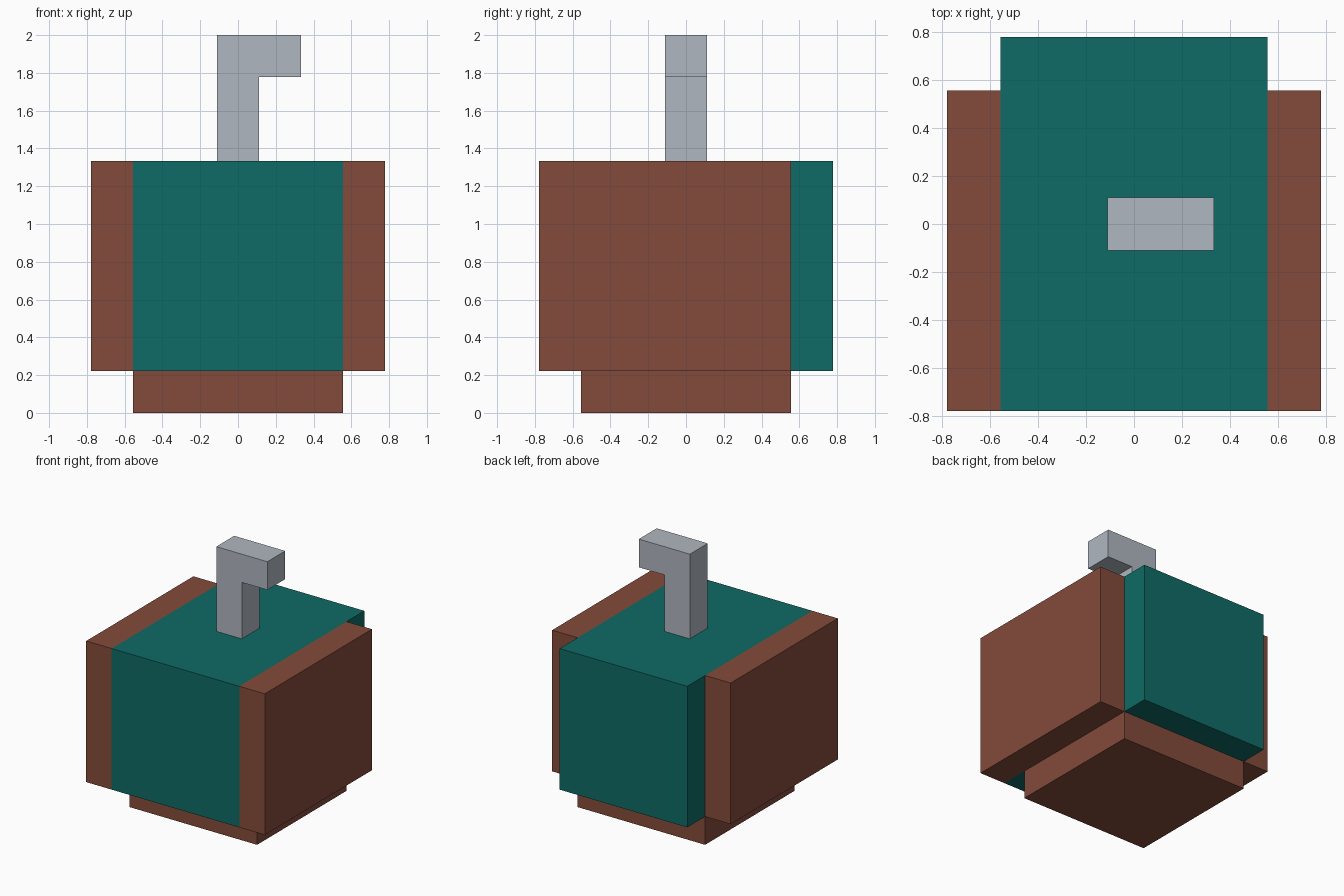
import bpy
import bmesh

if "Cube" in bpy.data.objects:
    bpy.data.objects.remove(bpy.data.objects["Cube"], do_unlink=True)

U = 1 / 9  # the model sits on a regular grid of this step


def make_material(name, rgb):
    mat = bpy.data.materials.new(name)
    mat.use_nodes = True
    mat.diffuse_color = (*rgb, 1)
    mat.node_tree.nodes["Principled BSDF"].inputs["Base Color"].default_value = (*rgb, 1)
    return mat


BROWN = make_material("reddish brown", (0.231, 0.070, 0.043))
TEAL = make_material("dark teal", (0.0045, 0.147, 0.133))
GREY = make_material("light grey", (0.434, 0.474, 0.527))


def prism(name, profile, y0, y1, mat):
    """Extrude an x-z outline, in grid steps, from y0 to y1."""
    bm = bmesh.new()
    face = bm.faces.new([bm.verts.new((x * U, y0 * U, z * U)) for x, z in profile])
    ext = bmesh.ops.extrude_face_region(bm, geom=[face])
    verts = [g for g in ext["geom"] if isinstance(g, bmesh.types.BMVert)]
    bmesh.ops.translate(bm, verts=verts, vec=(0, (y1 - y0) * U, 0))
    bmesh.ops.recalc_face_normals(bm, faces=bm.faces)
    mesh = bpy.data.meshes.new(name)
    bm.to_mesh(mesh)
    bm.free()
    mesh.materials.append(mat)
    obj = bpy.data.objects.new(name, mesh)
    bpy.context.collection.objects.link(obj)
    return obj


def box(name, x, y, z, mat):
    outline = [(x[0], z[0]), (x[1], z[0]), (x[1], z[1]), (x[0], z[1])]
    return prism(name, outline, y[0], y[1], mat)


# Plinth and main block
box("base", (-5, 5), (-5, 5), (0, 2), BROWN)
box("body", (-5, 5), (-7, 7), (2, 12), TEAL)

# Side slabs, stopping short of the back
box("left_side", (5, 7), (-7, 5), (2, 12), BROWN)
box("right_side", (-7, -5), (-7, 5), (2, 12), BROWN)

# Bent post on top, its arm pointing to the left
prism("bent_post", [(-1, 12), (1, 12), (1, 16), (3, 16), (3, 18), (-1, 18)], -1, 1, GREY)
